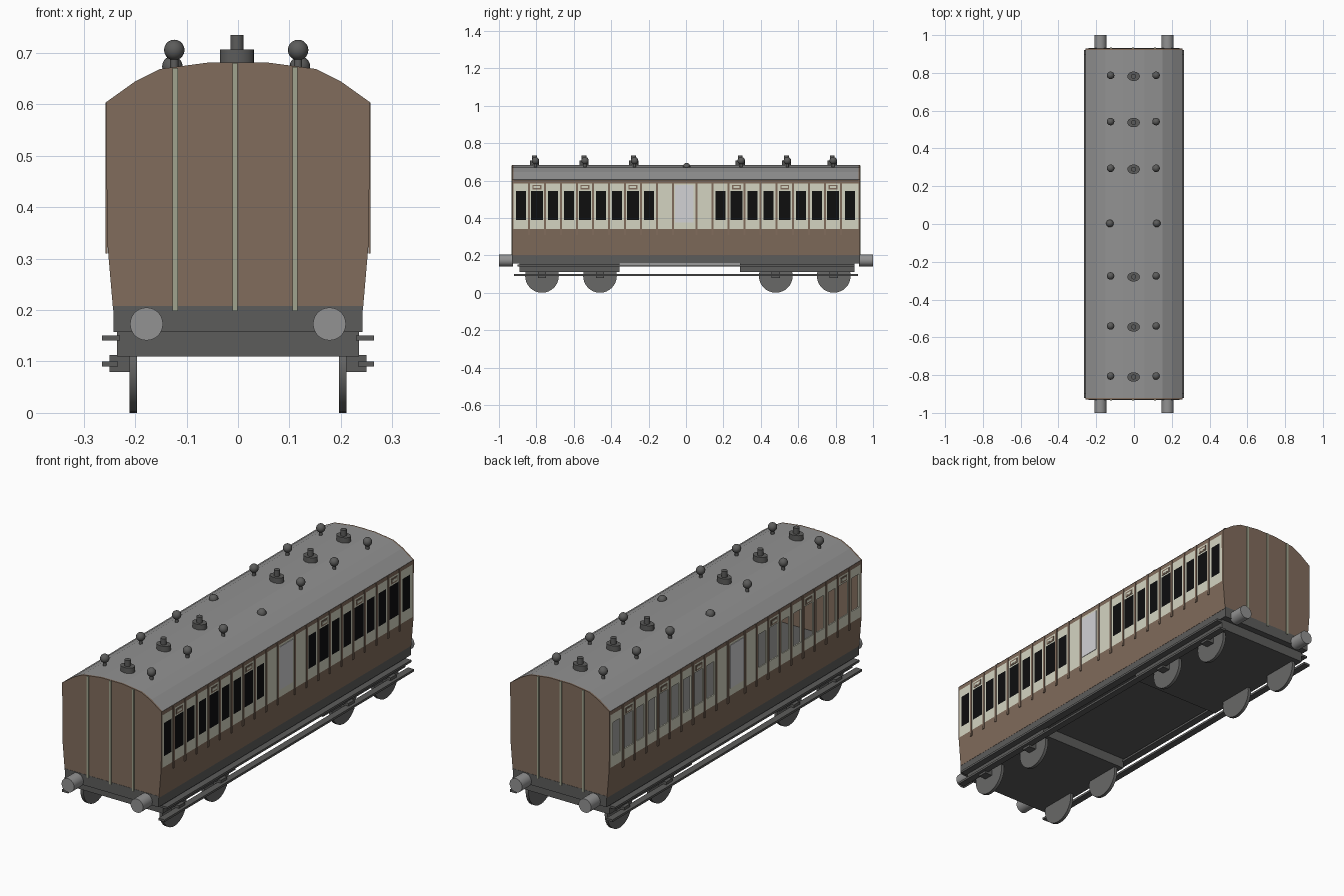
import bpy, bmesh, math

if "Cube" in bpy.data.objects:
    bpy.data.objects.remove(bpy.data.objects["Cube"])

def mat(name, r, g, b):
    m = bpy.data.materials.new(name)
    lin = lambda c: (c / 255 / 12.92) if c < 10 else ((c / 255 + 0.055) / 1.055) ** 2.4
    m.diffuse_color = (lin(r), lin(g), lin(b), 1)
    m.use_nodes = True
    m.node_tree.nodes["Principled BSDF"].inputs["Base Color"].default_value = m.diffuse_color
    return m

BROWN = mat("brown_paint", 129, 108, 92)
CREAM = mat("cream_paint", 212, 212, 193)
BLACK = mat("black_glass", 14, 14, 15)
FROST = mat("frosted_glass", 210, 210, 213)
SAGE = mat("sage_strip", 160, 164, 142)
ROOF = mat("roof_grey", 146, 146, 146)
DARK = mat("underframe_grey", 92, 92, 91)
WHEEL = mat("wheel_grey", 104, 104, 103)

def finish(name, bm, mats, smooth=False):
    me = bpy.data.meshes.new(name)
    bm.to_mesh(me)
    bm.free()
    for m in mats:
        me.materials.append(m)
    ob = bpy.data.objects.new(name, me)
    bpy.context.collection.objects.link(ob)
    if smooth:
        bpy.context.view_layer.objects.active = ob
        ob.select_set(True)
        bpy.ops.object.shade_smooth_by_angle(angle=math.radians(35))
        ob.select_set(False)
    return ob

def add_box(bm, x0, x1, y0, y1, z0, z1):
    vs = bmesh.ops.create_cube(bm, size=1)["verts"]
    for v in vs:
        v.co = ((x0 + x1) / 2 + v.co.x * (x1 - x0), (y0 + y1) / 2 + v.co.y * (y1 - y0),
                (z0 + z1) / 2 + v.co.z * (z1 - z0))

def boxes(name, m, items):
    bm = bmesh.new()
    for it in items:
        add_box(bm, *it)
    return finish(name, bm, [m])

def add_cyl(bm, c, r, depth, axis="Z", seg=24, sy=1):
    vs = bmesh.ops.create_cone(bm, cap_ends=True, segments=seg, radius1=r, radius2=r, depth=depth)["verts"]
    for v in vs:
        x, y, z = v.co.x, v.co.y * sy, v.co.z
        p = {"Z": (x, y, z), "X": (z, x, y), "Y": (y, z, x)}[axis]
        v.co = [a + b for a, b in zip(p, c)]
    bmesh.ops.recalc_face_normals(bm, faces=bm.faces)

def add_ball(bm, c, r):
    for v in bmesh.ops.create_uvsphere(bm, u_segments=16, v_segments=10, radius=r)["verts"]:
        v.co = [a + b for a, b in zip(v.co, c)]

# Layout of the side: vertical strips, then windows between them
END = 0.922
strips = [-0.84 + 0.0855 * i for i in range(10)] + [0.055 + 0.086 * i for i in range(10)]
edges = [-0.925] + strips + [0.925]
windows, doors = [], []
for i in range(len(edges) - 1):
    mid = (edges[i] + edges[i + 1]) / 2
    if 9 <= i <= 11:
        continue                                   # blank panels and lavatory in the middle
    k = i if i < 9 else i - 12
    is_door = k % 3 == 1
    half = 0.032 if is_door else 0.027
    windows.append((mid - half, mid + half))
    if is_door:
        doors.append(mid)

def wall_x(z):
    return 0.255 if z >= 0.34 else 0.243 + 0.012 * (z - 0.2) / 0.14

# Side walls as grids; windows are open on the left and black on the right
def side_wall(name, s):
    ys = sorted([-END, END] + [e for w in windows for e in w])
    zs = [0.2, 0.34, 0.39, 0.545, 0.585, 0.605]
    bm = bmesh.new()
    grid = [[bm.verts.new((s * (wall_x(z) - 0.003), y, z)) for z in zs] for y in ys]
    for i in range(len(ys) - 1):
        ym = (ys[i] + ys[i + 1]) / 2
        for j in range(len(zs) - 1):
            glass = j == 2 and any(a < ym < b for a, b in windows)
            if glass and s < 0:
                continue
            q = [grid[i][j], grid[i + 1][j], grid[i + 1][j + 1], grid[i][j + 1]]
            f = bm.faces.new(q if s > 0 else q[::-1])
            f.material_index = 2 if glass else (1 if 1 <= j <= 3 else 0)
    ob = finish(name, bm, [BROWN, CREAM, BLACK])
    sol = ob.modifiers.new("thickness", "SOLIDIFY")
    sol.thickness, sol.offset = 0.006, 0

for s, side in ((1, "right"), (-1, "left")):
    side_wall(side + "_side_wall", s)
    plate = lambda y0, y1, z0, z1, t: (s * 0.254, s * (0.255 + t), y0, y1, z0, z1)
    boxes(side + "_mouldings", BROWN, [plate(y - 0.0055, y + 0.0055, 0.31, 0.604, 0.003) for y in strips])
    boxes(side + "_door_vents", BROWN, [plate(y - 0.024, y + 0.024, 0.552, 0.577, 0.002) for y in doors])
    boxes(side + "_vent_slots", CREAM, [plate(y - 0.017, y + 0.017, 0.559, 0.57, 0.003) for y in doors])
    boxes(side + "_lavatory_window", FROST, [plate(-0.06, 0.04, 0.375, 0.575, 0.002)])

# Roof shell and end walls share one arc
half_arc = [(0.256, 0.605), (0.2, 0.645), (0.152, 0.669), (0.055, 0.682)]
arc = half_arc + [(-x, z) for x, z in half_arc[::-1]]

bm = bmesh.new()
rows = [[bm.verts.new((x, y, z)) for x, z in arc] for y in (-END, END)]
for i in range(len(arc) - 1):
    bm.faces.new((rows[0][i], rows[1][i], rows[1][i + 1], rows[0][i + 1]))
bmesh.ops.recalc_face_normals(bm, faces=bm.faces)
if sum(f.normal.z for f in bm.faces) < 0:
    bmesh.ops.reverse_faces(bm, faces=bm.faces)
roof = finish("roof", bm, [ROOF])
sol = roof.modifiers.new("thickness", "SOLIDIFY")
sol.thickness, sol.offset = 0.008, -1

outline = arc + [(-0.255, 0.34), (-0.243, 0.2), (0.243, 0.2), (0.255, 0.34)]
for s, end in ((-1, "front"), (1, "back")):
    bm = bmesh.new()
    f = bm.faces.new([bm.verts.new((x, s * END, z)) for x, z in outline])
    ext = bmesh.ops.extrude_face_region(bm, geom=[f])["geom"]
    bmesh.ops.translate(bm, vec=(0, s * 0.008, 0), verts=[g for g in ext if isinstance(g, bmesh.types.BMVert)])
    bmesh.ops.recalc_face_normals(bm, faces=bm.faces)
    finish(end + "_end_wall", bm, [BROWN])
    boxes(end + "_end_strips", SAGE, [(x - 0.005, x + 0.005, s * 0.928, s * 0.934, 0.198, z)
                                      for x, z in ((-0.122, 0.671), (-0.006, 0.681), (0.111, 0.673))])

# Underframe with the floor on top, and the bogie slabs
boxes("underframe", DARK, [(-0.242, 0.242, -0.931, 0.931, 0.157, 0.208)])
boxes("bogie_frames", DARK, [(-0.235, 0.235, -0.89, -0.355, 0.11, 0.158),
                             (-0.235, 0.235, 0.29, 0.9, 0.11, 0.158)])
axles = (-0.77, -0.46, 0.48, 0.79)
for s, side in ((1, "right"), (-1, "left")):
    boxes(side + "_footboards", DARK, [(s * 0.23, s * 0.265, -0.9, 0.9, 0.141, 0.151),
                                       (s * 0.233, s * 0.265, -0.92, 0.92, 0.09, 0.1)])
    boxes(side + "_axle_boxes", DARK, [(s * 0.208, s * 0.25, y - 0.022, y + 0.022, 0.08, 0.113) for y in axles])
    bm = bmesh.new()
    for y in axles:
        add_cyl(bm, (s * 0.204, y, 0.09), 0.09, 0.015, "X", 32)
    finish(side + "_wheels", bm, [WHEEL], True)

# Buffers
bm = bmesh.new()
for x in (-0.178, 0.178):
    for s in (-1, 1):
        add_cyl(bm, (x, s * 0.962, 0.173), 0.032, 0.076, "Y", 28)
finish("buffers", bm, [ROOF], True)

# Roof lamps along the centre, ball ventilators on both sides
bays = (-0.81, -0.545, -0.28, 0.29, 0.537, 0.782)
bm = bmesh.new()
for y in bays:
    add_cyl(bm, (-0.002, y, 0.691), 0.033, 0.032, sy=0.75)
    add_cyl(bm, (-0.002, y, 0.72), 0.013, 0.03)
finish("roof_lamps", bm, [DARK], True)

bm = bmesh.new()
for x in (-0.124, 0.117):
    for y in bays:
        add_cyl(bm, (x, y + 0.005, 0.682), 0.008, 0.03, seg=12)
        add_ball(bm, (x, y + 0.005, 0.706), 0.02)
    add_ball(bm, (x * 1.03, 0.003, 0.674), 0.02)
finish("roof_ventilators", bm, [DARK], True)
